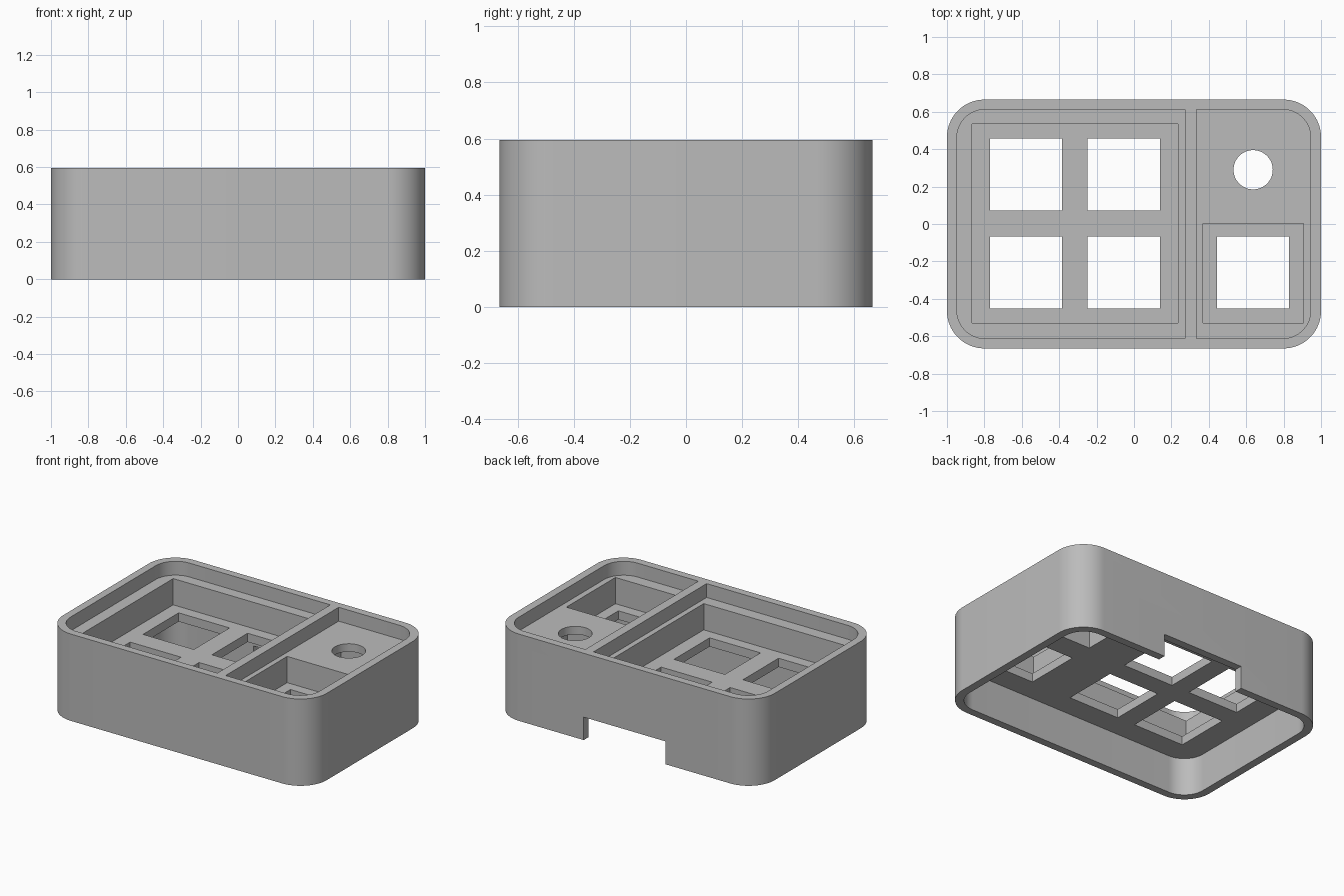
import bpy, bmesh, math

old = bpy.data.objects.get("Cube")
if old:
    bpy.data.objects.remove(old, do_unlink=True)

grey = bpy.data.materials.new("plain grey")
grey.use_nodes = True
colour = (0.5, 0.5, 0.5, 1)
grey.diffuse_color = colour
grey.node_tree.nodes["Principled BSDF"].inputs["Base Color"].default_value = colour


def outline(x0, x1, y0, y1, left=0, right=0, steps=16):
    """Rectangle with its left and right corners rounded by the given radii."""
    points = []
    corners = [(x1, y1, -1, -1, right), (x0, y1, 1, -1, left),
               (x0, y0, 1, 1, left), (x1, y0, -1, 1, right)]
    for quarter, (x, y, sx, sy, r) in enumerate(corners):
        for i in range(steps + 1 if r else 1):
            a = (quarter + i / steps) * math.pi / 2
            points.append((x + sx * r + r * math.cos(a), y + sy * r + r * math.sin(a)))
    return points


def prism(name, points, z0, z1):
    bm = bmesh.new()
    face = bm.faces.new([bm.verts.new((x, y, z0)) for x, y in points])
    top = bmesh.ops.extrude_face_region(bm, geom=[face])["geom"]
    bmesh.ops.translate(bm, vec=(0, 0, z1 - z0),
                        verts=[v for v in top if isinstance(v, bmesh.types.BMVert)])
    bmesh.ops.recalc_face_normals(bm, faces=bm.faces)
    mesh = bpy.data.meshes.new(name)
    bm.to_mesh(mesh)
    bm.free()
    mesh.materials.append(grey)
    obj = bpy.data.objects.new(name, mesh)
    bpy.context.collection.objects.link(obj)
    return obj


def cut(points, z0, z1):
    cutter = prism("cutter", points, z0, z1)
    cutter.hide_render = True
    mod = case.modifiers.new("cut", 'BOOLEAN')
    mod.operation = 'DIFFERENCE'
    mod.solver = 'EXACT'
    mod.object = cutter
    bpy.context.view_layer.objects.active = case
    bpy.ops.object.modifier_apply(modifier=mod.name)
    bpy.data.objects.remove(cutter, do_unlink=True)


# Heights of the ceiling of the lower cavity, the key plate and the upper ledge
CEILING, PLATE, LEDGE, TOP, ABOVE = 0.26, 0.32, 0.5, 0.595, 0.7
KEY = 0.193

case = prism("case", outline(-1, 1, -0.665, 0.665, 0.2, 0.2), 0, TOP)

# Open cavity below and cable notch in the back wall
cut(outline(-0.945, 0.945, -0.612, 0.612, 0.15, 0.15), -0.1, CEILING)
cut(outline(-0.31, 0.31, 0.5, 0.8), -0.1, 0.157)

# Shallow recesses either side of the divider
cut(outline(-0.947, 0.272, -0.612, 0.612, left=0.15), LEDGE, ABOVE)
cut(outline(0.335, 0.945, -0.612, 0.612, right=0.15), LEDGE, ABOVE)

# Deep key pockets
cut(outline(-0.866, 0.235, -0.528, 0.535), PLATE, ABOVE)
cut(outline(0.37, 0.905, -0.528, 0.004), PLATE, ABOVE)

# Square key openings
for x, y in [(-0.578, 0.265), (-0.055, 0.265), (-0.578, -0.26), (-0.055, -0.26), (0.637, -0.26)]:
    cut(outline(x - KEY, x + KEY, y - KEY, y + KEY), 0.2, 0.4)

# Knob housing from below and its round shaft hole
cut(outline(0.637 - KEY, 0.637 + KEY, 0.29 - KEY, 0.29 + KEY), 0.2, 0.445)
cut([(0.637 + 0.105 * math.cos(i * math.tau / 48), 0.29 + 0.105 * math.sin(i * math.tau / 48))
     for i in range(48)], 0.4, ABOVE)

bpy.ops.object.select_all(action='DESELECT')
case.select_set(True)
bpy.context.view_layer.objects.active = case
bpy.ops.object.shade_smooth_by_angle(angle=math.radians(30))
